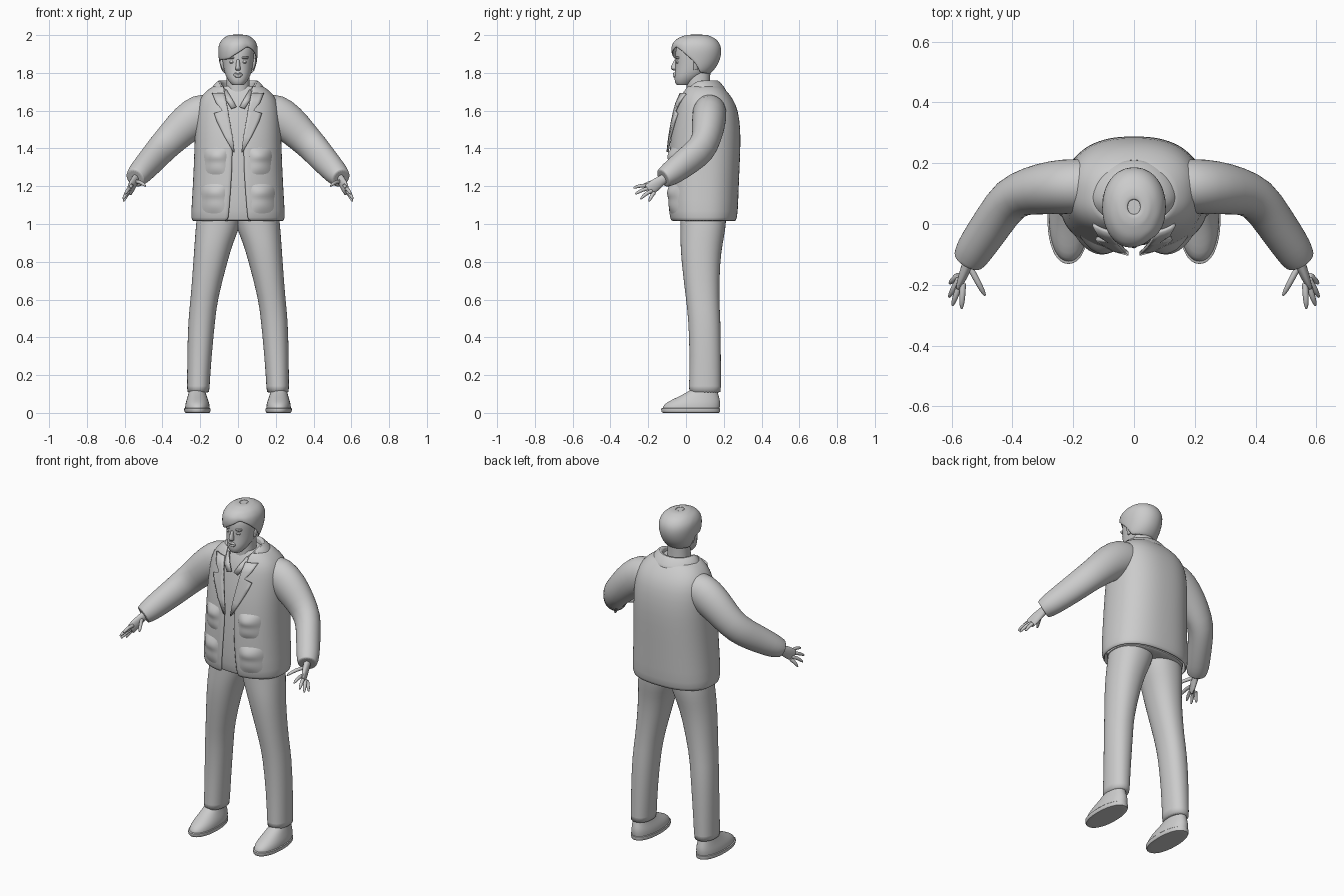
import bpy, bmesh, math
from mathutils import Vector

cube = bpy.data.objects.get("Cube")
if cube:
    bpy.data.objects.remove(cube, do_unlink=True)

grey = bpy.data.materials.new("plain grey")
grey.use_nodes = True
grey.diffuse_color = (0.6, 0.6, 0.6, 1)
grey.node_tree.nodes["Principled BSDF"].inputs["Base Color"].default_value = (0.6, 0.6, 0.6, 1)


def lerp(rows, t):
    """Interpolate a table of rows by its first column."""
    for a, b in zip(rows, rows[1:]):
        if t <= b[0]:
            f = max(0, (t - a[0]) / (b[0] - a[0]))
            return [p + (q - p) * f for p, q in zip(a, b)]
    return list(rows[-1])


def spow(v, e):
    return math.copysign(abs(v) ** e, v)


def oval(row, angle, n=2.0, grow=0.0):
    """Point on a level rounded section; angle zero faces the front."""
    z, x0, x1, y0, y1 = row
    return Vector(((x0 + x1) / 2 + ((x1 - x0) / 2 + grow) * spow(math.sin(angle), 2 / n),
                   (y0 + y1) / 2 - ((y1 - y0) / 2 + grow) * spow(math.cos(angle), 2 / n), z))


def skin(name, rings, closed=True, caps=True, mirror=False, levels=1, thick=0, sharp=50):
    """Join rings of points into a smooth surface."""
    bm = bmesh.new()
    loops = [[bm.verts.new(p) for p in ring] for ring in rings]
    count = len(loops[0])
    for a, b in zip(loops, loops[1:]):
        for i in range(count if closed else count - 1):
            j = (i + 1) % count
            bm.faces.new((a[i], a[j], b[j], b[i]))
    if caps and closed:
        for loop in (loops[0], loops[-1]):
            face = bm.faces.new(loop)
            bmesh.ops.inset_individual(bm, faces=[face], thickness=0.004)
    bmesh.ops.recalc_face_normals(bm, faces=bm.faces)
    mesh = bpy.data.meshes.new(name)
    bm.to_mesh(mesh)
    bm.free()
    mesh.materials.append(grey)
    obj = bpy.data.objects.new(name, mesh)
    bpy.context.collection.objects.link(obj)
    if mirror:
        obj.modifiers.new("Mirror", "MIRROR").use_mirror_merge = False
    if thick:
        solid = obj.modifiers.new("Thickness", "SOLIDIFY")
        solid.thickness, solid.offset = thick, 0
    if levels:
        sub = obj.modifiers.new("Smooth", "SUBSURF")
        sub.levels = sub.render_levels = levels
    bpy.ops.object.select_all(action="DESELECT")
    bpy.context.view_layer.objects.active = obj
    obj.select_set(True)
    bpy.ops.object.shade_smooth_by_angle(angle=math.radians(sharp))
    return obj


def stack(name, rows, n=2.2, segs=28, **kw):
    turn = [math.tau * i / segs for i in range(segs)]
    return skin(name, [[oval(r, a, n) for a in turn] for r in rows], **kw)


def tube(name, path, segs=16, **kw):
    """Path rows: x, y, z, side radius, upright radius."""
    pts = [Vector(p[:3]) for p in path]
    rings = []
    for i, (p, row) in enumerate(zip(pts, path)):
        t = (pts[min(i + 1, len(pts) - 1)] - pts[max(i - 1, 0)]).normalized()
        side = t.cross(Vector((0, 0, 1))).normalized()
        up = side.cross(t)
        turn = [math.tau * k / segs for k in range(segs)]
        rings.append([p + side * row[3] * math.cos(a) + up * row[4] * math.sin(a) for a in turn])
    return skin(name, rings, mirror=True, **kw)


# Jacket body, open down the front: z, left, right, front, back
jacket = [(z, -w, w, f, b) for z, w, f, b in (
    (1.015, .238, -.075, .258), (1.05, .243, -.088, .268), (1.2, .232, -.09, .272),
    (1.4, .224, -.083, .282), (1.5, .222, -.07, .282), (1.6, .215, -.05, .27),
    (1.66, .198, -.035, .243), (1.7, .165, -.015, .21), (1.73, .12, .0, .18))]
gap = [(1.0, .052), (1.2, .035), (1.38, .02), (1.55, .05), (1.73, .075)]
rings = []
for row in jacket:
    start = math.asin((lerp(gap, row[0])[1] / row[2]) ** 1.2)
    rings.append([oval(row, start + (math.tau - 2 * start) * i / 40, 2.4) for i in range(41)])
skin("jacket_body", rings, closed=False, thick=.014)


def front_y(x, z):
    _, _, w, f, b = lerp(jacket, z)
    u = min(abs(x / w), .99)
    return (f + b) / 2 - (b - f) / 2 * (1 - u ** 2.4) ** (1 / 2.4)


# Shirt and jacket lining
lining = [(r[0], r[1] + .015, r[2] - .015, r[3] + .018, r[4] - .015) for r in jacket]
stack("shirt", lining, n=2.4)

# Patch pockets with drooping flaps
def pocket(name, x0, x1, z0, z1, depth):
    rings = []
    for j in range(9):
        v = j / 8
        z = z0 + (z1 - z0) * v
        ring = []
        for i in range(11):
            u = i / 10
            x = x0 + (x1 - x0) * u
            bulge = depth * min(1, 4 * u * (1 - u)) * min(1, 5 * v * (1 - v)) * (1.0 if v > .6 else .65)
            ring.append((x, front_y(x, z) - bulge, z))
        rings.append(ring)
    skin(name, rings, closed=False, mirror=True)


pocket("upper_pockets", .055, .19, 1.25, 1.41, .03)
pocket("lower_pockets", .06, .21, 1.05, 1.22, .028)

# Notched lapels: height, inner edge, outer edge
lapel = [(1.38, .018, .024), (1.46, .028, .07), (1.54, .042, .11), (1.585, .05, .125),
         (1.60, .052, .082), (1.64, .06, .115), (1.69, .07, .135)]
skin("lapels", [[(x, front_y(x, z) - .014, z) for x in (a + (b - a) * k / 4 for k in range(5))]
                for z, a, b in lapel], closed=False, mirror=True, thick=.012, levels=0, sharp=35)

# Folded collar, dipping towards the front
collar = []
for row in ((1.70, -.085, .085, .0, .15), (1.755, -.09, .09, -.01, .155),
            (1.76, -.102, .102, -.02, .168), (1.735, -.128, .128, -.03, .19), (1.705, -.143, .143, -.036, .212)):
    ring = []
    for i in range(29):
        a = .6 + (math.tau - 1.2) * i / 28
        p = oval(row, a)
        p.z -= .075 * max(0, math.cos(a)) ** 1.5
        ring.append(p)
    collar.append(ring)
skin("jacket_collar", collar, closed=False, thick=.008)

# Shirt collar points
skin("shirt_collar", [[(.008, -.05, 1.62), (.035, -.052, 1.61)], [(.03, -.035, 1.66), (.06, -.04, 1.65)],
                      [(.06, .0, 1.71), (.08, .0, 1.69)]], closed=False, mirror=True, thick=.008, levels=0)

# Sleeves with loose cuffs
tube("sleeves", [(.13, .125, 1.60, .085, .085), (.19, .125, 1.588, .092, .112), (.27, .12, 1.535, .09, .103),
                 (.34, .11, 1.465, .08, .09), (.405, .09, 1.40, .073, .084), (.46, .01, 1.335, .068, .078),
                 (.515, -.07, 1.275, .064, .068), (.533, -.1, 1.255, .06, .06), (.545, -.12, 1.243, .052, .052)], segs=20)

# Hands
tube("palms", [(.535, -.1, 1.25, .02, .025), (.55, -.14, 1.225, .018, .028),
               (.562, -.17, 1.2, .016, .036), (.574, -.2, 1.178, .01, .032)])
for name, base, tip in (("index", (.562, -.195, 1.203), (.567, -.278, 1.19)),
                        ("middle", (.57, -.19, 1.19), (.597, -.268, 1.158)),
                        ("ring", (.575, -.18, 1.176), (.608, -.24, 1.132)),
                        ("little", (.578, -.168, 1.165), (.606, -.195, 1.12)),
                        ("thumb", (.538, -.145, 1.225), (.49, -.235, 1.2))):
    a, b = Vector(base), Vector(tip)
    path = []
    for f, r in ((0, .011), (.5, .011), (.85, .009), (1, .004)):
        p = a.lerp(b, f)
        p.z += .008 * math.sin(math.pi * f)
        path.append((*p, r, r))
    tube(name + "_fingers", path, segs=8)

# Trousers
stack("trouser_legs", [(.108, .152, .27, .015, .185), (.3, .14, .269, .02, .185), (.5, .12, .264, .012, .183),
                       (.6, .108, .251, .0, .175), (.8, .056, .237, -.025, .18), (.9, .026, .23, -.03, .195),
                       (.96, .0, .226, -.03, .207), (1.03, -.02, .22, -.03, .215), (1.1, -.03, .205, -.03, .21)],
      mirror=True)

# Shoes with a thin sole
stack("shoes", [(.02, .15, .28, -.125, .178), (.045, .15, .28, -.12, .182), (.07, .158, .272, -.075, .18),
                (.095, .168, .265, -.02, .172), (.125, .175, .258, .03, .165)], mirror=True)
stack("shoe_soles", [(.0, .15, .28, -.125, .178), (.008, .145, .286, -.133, .182), (.026, .146, .285, -.132, .182)],
      mirror=True)

# Head and neck
head = [(z, -w, w, f, b) for z, w, f, b in (
    (1.735, .03, -.048, .02), (1.75, .045, -.06, .04), (1.78, .064, -.062, .09), (1.81, .074, -.058, .13),
    (1.85, .081, -.056, .155), (1.89, .086, -.058, .168), (1.92, .088, -.056, .17), (1.95, .083, -.045, .163),
    (1.975, .064, -.018, .138), (1.988, .035, .015, .1))]
stack("head", head, n=2.15)
stack("neck", [(1.6, -.075, .075, .0, .15), (1.7, -.062, .062, .005, .125), (1.82, -.06, .06, .0, .13)])

# Hair cap with a swept fringe: angle, hem height
hem = [(-3.15, 1.79), (-1.95, 1.8), (-1.55, 1.865), (-1, 1.868), (-.5, 1.872), (0, 1.905), (.5, 1.94),
       (.95, 1.915), (1.45, 1.865), (1.95, 1.8), (3.15, 1.79)]
hair = []
for j in range(10):
    ring = []
    for i in range(40):
        a = -math.pi + math.tau * i / 40
        low = lerp(hem, a)[1]
        z = low + (1.988 - low) * math.sin(j / 9 * math.pi / 2)
        p = oval(lerp(head, z), a, 2.1, .014)
        p.y -= .012 * max(0, math.cos(a)) * math.sin(math.pi * j / 9)
        p.z += .008 * j / 9
        ring.append(p)
    hair.append(ring)
crown = [[p.lerp(Vector((0, .055, 2.0)), .6) for p in hair[-1]]]
for p in crown[0]:
    p.z = 2.0
skin("hair", hair + crown, caps=False, thick=.008)
stack("hair_crown", [(1.975, -.05, .05, .0, .11), (1.995, -.035, .035, .01, .1), (2.0, -.02, .02, .03, .08)])

# Face details and ears
stack("nose", [(1.812, -.008, .008, -.066, -.04), (1.82, -.017, .017, -.08, -.04),
               (1.83, -.012, .012, -.083, -.04), (1.87, -.008, .008, -.062, -.04)], segs=12)
stack("lips", [(1.776, -.014, .014, -.066, -.04), (1.785, -.024, .024, -.07, -.04), (1.79, -.025, .025, -.065, -.04),
               (1.795, -.024, .024, -.071, -.04), (1.803, -.012, .012, -.066, -.04)], segs=12)
stack("brows", [(1.873, .018, .05, -.052, -.03), (1.879, .012, .058, -.061, -.03), (1.886, .016, .056, -.056, -.03)],
      segs=12, mirror=True)
stack("eyes", [(1.85, .022, .042, -.05, -.03), (1.856, .017, .047, -.056, -.03), (1.863, .022, .042, -.052, -.03)],
      segs=12, mirror=True)
stack("ears", [(1.815, .07, .082, .04, .06), (1.835, .07, .09, .037, .072), (1.862, .072, .1, .038, .085),
               (1.878, .075, .096, .045, .08)], segs=12, mirror=True)
